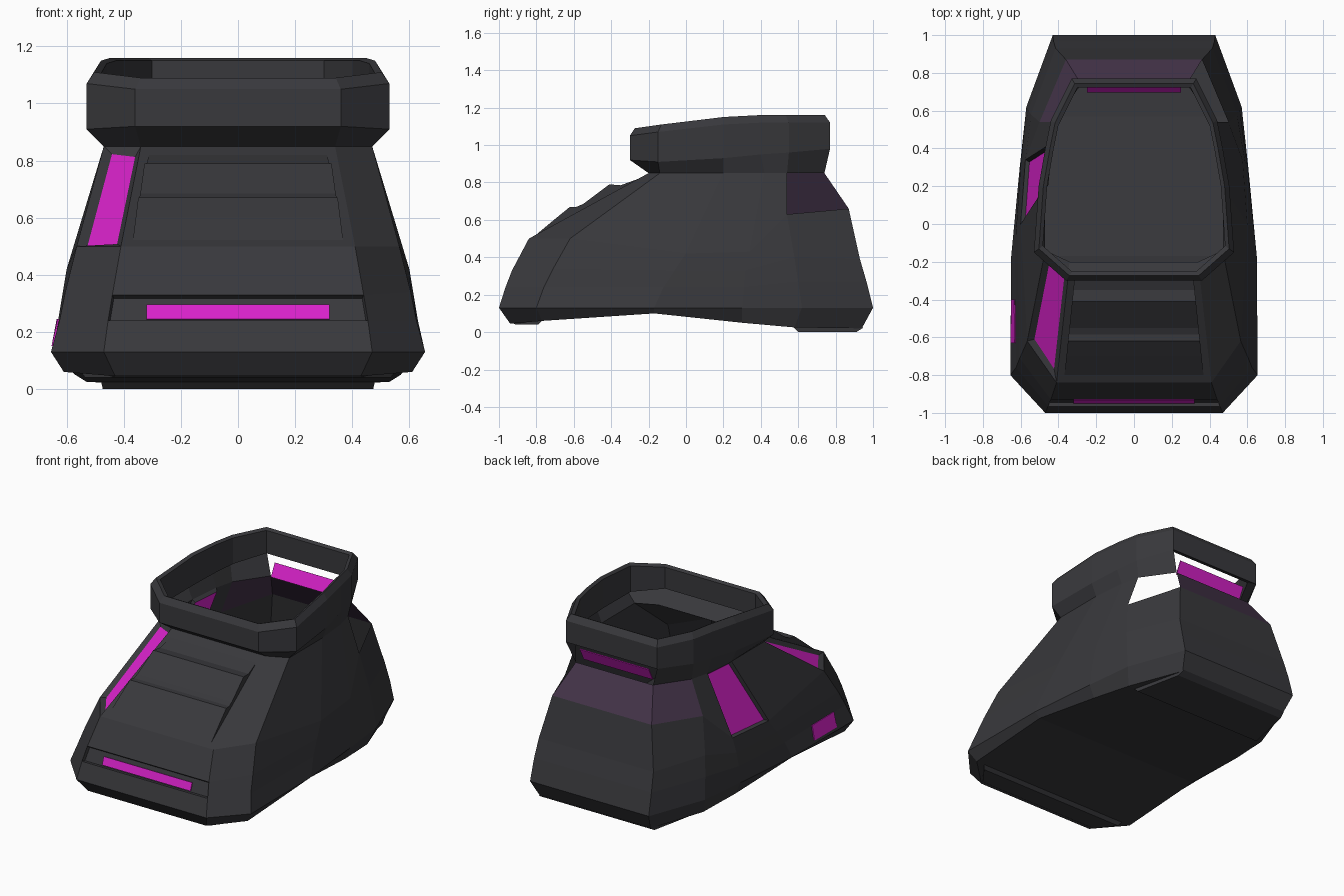
import bpy, bmesh
from mathutils import Vector

cube = bpy.data.objects.get("Cube")
if cube:
    bpy.data.objects.remove(cube)


def material(name, color):
    m = bpy.data.materials.new(name)
    m.use_nodes = True
    m.diffuse_color = (*color, 1)
    bsdf = m.node_tree.nodes["Principled BSDF"]
    bsdf.inputs["Base Color"].default_value = (*color, 1)
    bsdf.inputs["Roughness"].default_value = 0.7
    return m


CHARCOAL = material("charcoal", (0.04, 0.04, 0.045))
PLUM = material("dark plum", (0.058, 0.034, 0.068))
MAGENTA = material("glowing magenta", (0.7, 0.016, 0.6))


def make_object(name, bm, *mats):
    mesh = bpy.data.meshes.new(name)
    bm.to_mesh(mesh)
    bm.free()
    for m in mats:
        mesh.materials.append(m)
    ob = bpy.data.objects.new(name, mesh)
    bpy.context.collection.objects.link(ob)
    return ob


def plate(name, points, mat):
    """Thin flat plate through four corners."""
    bm = bmesh.new()
    bm.faces.new([bm.verts.new(p) for p in points])
    ob = make_object(name, bm, mat)
    mod = ob.modifiers.new("thickness", "SOLIDIFY")
    mod.thickness = 0.006
    mod.offset = 0
    return ob


def prism(name, profile, width_start, width_end, mat):
    """Side profile of (y, z) points stretched across x, tapering along y."""
    bm = bmesh.new()
    y0, y1 = profile[0][0], profile[-1][0]
    sides = []
    for s in (1, -1):
        ring = []
        for y, z in profile:
            t = (y - y0) / (y1 - y0)
            ring.append(bm.verts.new((s * (width_start + t * (width_end - width_start)), y, z)))
        sides.append(ring)
        bm.faces.new(ring)
    n = len(profile)
    for i in range(n):
        j = (i + 1) % n
        bm.faces.new((sides[0][i], sides[0][j], sides[1][j], sides[1][i]))
    bmesh.ops.recalc_face_normals(bm, faces=bm.faces)
    return make_object(name, bm, mat)


# Half outline columns from toe to heel, each listed from the sole up to the neck
columns = [
    [(.43, -.94, .045), (.47, -1, .13), (.455, -.965, .24), (.44, -.93, .33), (.41, -.84, .5), (.34, -.2, .85)],
    [(.61, -.77, .06), (.655, -.8, .13), (.625, -.76, .24), (.605, -.71, .34), (.565, -.62, .5), (.47, -.14, .85)],
    [(.61, -.17, .1), (.65, -.17, .13), (.63, -.12, .24), (.615, -.06, .33), (.6, 0, .42), (.47, .2, .85)],
    [(.57, .3, .05), (.605, .3, .13), (.6, .31, .24), (.59, .32, .33), (.575, .34, .43), (.45, .42, .85)],
    [(.53, .58, .025), (.57, .62, .13), (.56, .6, .27), (.545, .58, .4), (.5, .54, .63), (.42, .54, .85)],
    [(.4, .94, .02), (.43, 1, .13), (.425, .965, .27), (.415, .93, .39), (.36, .87, .66), (.28, .74, .85)],
]

# Collar outline: x, y, lower z, upper z
collar = [(.36, -.3, .92, 1.05), (.53, -.15, .91, 1.07), (.505, .2, .93, 1.11),
          (.47, .4, .95, 1.12), (.44, .55, .96, 1.12), (.33, .77, .98, 1.12)]
PIVOT = Vector((0, .23))


def inset_point(x, y, k, z):
    p = PIVOT + (Vector((x, y)) - PIVOT) * k
    return (p.x, p.y, z)


for col, (x, y, low, high) in zip(columns, collar):
    col += [(x, y, low), (x, y, high),
            inset_point(x, y, .95, high + .04),
            inset_point(x, y, .91, high + .03),
            inset_point(x, y, .91, low + .02),
            (x, y, low)]

# Boot shell and collar
loop = columns + [[(-x, y, z) for x, y, z in c] for c in reversed(columns)]
bm = bmesh.new()
grid = [[bm.verts.new(p) for p in col] for col in loop]
count = len(grid)
HEEL, HEEL_RIGHT, SIDE_RIGHT, TOE_RIGHT, TOE = 5, 6, 8, 10, 11
NECK_ROW, UPPER_ROW, SLOT_ROW = 5, 4, 2
holes = {(4, UPPER_ROW), (HEEL, NECK_ROW)}
faces = {}
for i in range(count):
    a, b = grid[i], grid[(i + 1) % count]
    for r in range(len(a) - 1):
        if (i, r) not in holes:
            faces[i, r] = bm.faces.new((a[r], b[r], b[r + 1], a[r + 1]))
# Sole
for i in range(len(columns) - 1):
    j = count - 1 - i
    bm.faces.new((grid[i][0], grid[j][0], grid[j - 1][0], grid[i + 1][0]))
# Plum heel panels
for i in (HEEL, HEEL_RIGHT):
    faces[i, UPPER_ROW].material_index = 1
# Recessed lights on one side and a recessed slot in the toe
bm.normal_update()
for key, margin, depth, mat in (((TOE_RIGHT, UPPER_ROW), .03, -.02, 2),
                                ((SIDE_RIGHT, UPPER_ROW), .012, -.02, 2),
                                ((TOE, SLOT_ROW), .006, -.02, 0)):
    face = faces[key]
    bmesh.ops.inset_individual(bm, faces=[face], thickness=margin, depth=depth, use_even_offset=True)
    face.material_index = mat
make_object("boot_shell", bm, CHARCOAL, PLUM, MAGENTA)

# Stepped ribs over the instep
prism("instep_ribs", [(-.82, .505), (-.7, .605), (-.62, .67), (-.585, .67), (-.55, .685),
                      (-.41, .79), (-.35, .785), (-.24, .825)], .37, .31, CHARCOAL)

# Pads under the heel and toe
prism("heel_pad", [(.57, .03), (.6, 0), (.91, 0), (.95, .025)], .48, .4, CHARCOAL)
prism("toe_pad", [(-.93, .05), (-.91, .04), (-.79, .04), (-.77, .06)], .43, .55, CHARCOAL)

# Light plates
plate("toe_light", [(-.32, -.947, .245), (.32, -.947, .245), (.32, -.93, .295), (-.32, -.93, .295)], MAGENTA)
plate("toe_side_light", [(-.65, -.63, .15), (-.649, -.4, .15), (-.632, -.4, .245), (-.629, -.63, .245)], MAGENTA)
plate("neck_light", [(-.25, .7, .865), (.25, .7, .865), (.25, .74, .945), (-.25, .74, .945)], MAGENTA)
